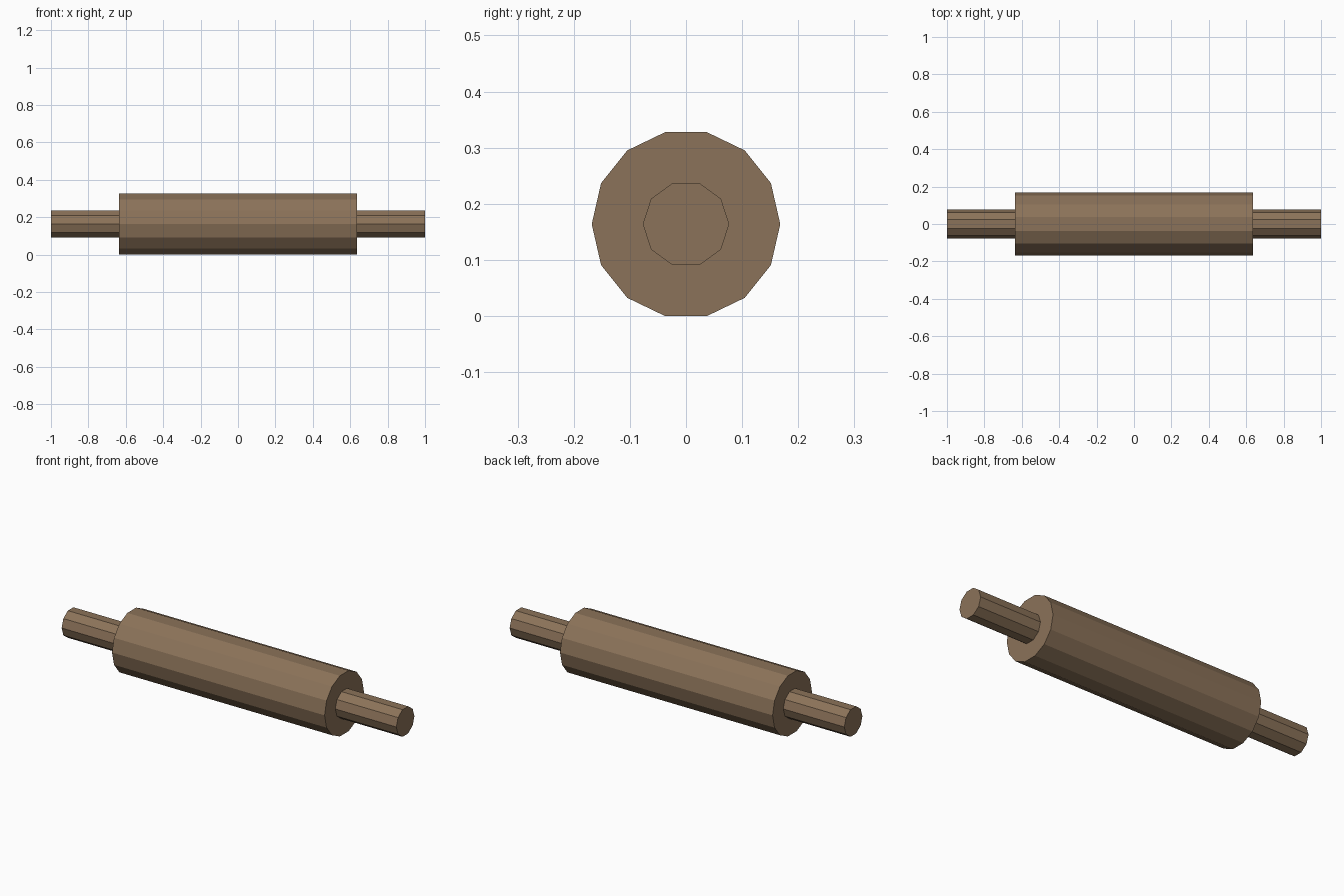
import bpy, bmesh
from math import cos, sin, pi

cube = bpy.data.objects.get("Cube")
if cube:
    bpy.data.objects.remove(cube, do_unlink=True)

wood = bpy.data.materials.new("brown wood")
wood.use_nodes = True
colour = (0.26, 0.17, 0.10, 1)
wood.diffuse_color = colour
wood.node_tree.nodes["Principled BSDF"].inputs["Base Color"].default_value = colour

RADIUS, SIDES = 0.168, 14
AXIS_Z = RADIUS * cos(pi / SIDES)  # the roller rests on a flat facet


def rod(name, radius, sides, x_start, x_end):
    """Faceted rod along x, with a corner pointing along y."""
    bm = bmesh.new()
    angles = [2 * pi * i / sides for i in range(sides)]
    ring = [bm.verts.new((x_start, radius * cos(a), radius * sin(a))) for a in angles]
    face = bm.faces.new(ring)
    geom = bmesh.ops.extrude_face_region(bm, geom=[face], use_keep_orig=True)["geom"]
    moved = [v for v in geom if isinstance(v, bmesh.types.BMVert)]
    bmesh.ops.translate(bm, verts=moved, vec=(x_end - x_start, 0, 0))
    bmesh.ops.recalc_face_normals(bm, faces=bm.faces)
    mesh = bpy.data.meshes.new(name)
    bm.to_mesh(mesh)
    bm.free()
    mesh.materials.append(wood)
    obj = bpy.data.objects.new(name, mesh)
    obj.location.z = AXIS_Z
    bpy.context.collection.objects.link(obj)


# Thick central roller
rod("roller_body", RADIUS, SIDES, -0.635, 0.635)

# Slim grips at both ends, slightly sunk into the roller
for side, name in ((1, "left_handle"), (-1, "right_handle")):
    rod(name, 0.077, 10, side * 0.62, side)
